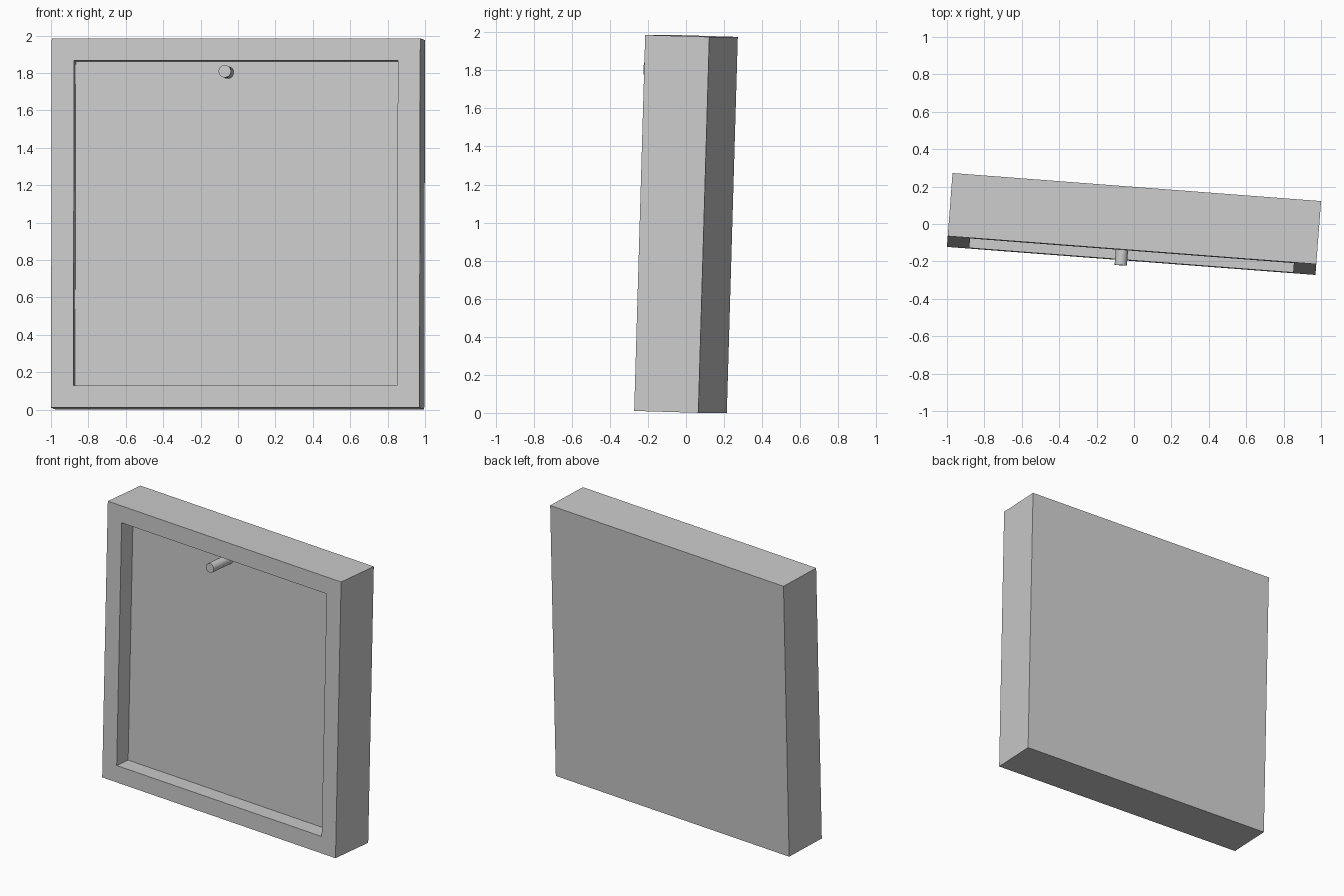
import bpy, bmesh
from math import radians
from mathutils import Matrix, Vector

if "Cube" in bpy.data.objects:
    bpy.data.objects.remove(bpy.data.objects["Cube"], do_unlink=True)

SIDE, DEPTH = 1.976, 0.338       # square panel and its thickness
BORDER, RECESS = 0.12, 0.118     # frame width and pocket depth
PEG_RADIUS, PEG_LENGTH = 0.033, 0.198

# The whole piece is turned slightly and leans back
POSE = (Matrix.Translation((0, 0, 0.993))
        @ Matrix.Rotation(radians(-4.35), 4, "Z")
        @ Matrix.Rotation(radians(-1.68), 4, "X"))

grey = bpy.data.materials.new("light grey")
grey.use_nodes = True
colour = (0.6, 0.6, 0.6, 1)
grey.diffuse_color = colour
grey.node_tree.nodes["Principled BSDF"].inputs["Base Color"].default_value = colour


def add_part(name, bm):
    mesh = bpy.data.meshes.new(name)
    bm.to_mesh(mesh)
    bm.free()
    mesh.materials.append(grey)
    obj = bpy.data.objects.new(name, mesh)
    bpy.context.collection.objects.link(obj)
    obj.matrix_world = POSE
    return obj


# Box frame with a square pocket sunk into the front
bm = bmesh.new()
bmesh.ops.create_cube(bm, size=1, matrix=Matrix.Diagonal((SIDE, DEPTH, SIDE, 1)))
bm.normal_update()
front = [f for f in bm.faces if f.normal.y < -0.9]
bmesh.ops.inset_region(bm, faces=front, thickness=BORDER, use_even_offset=True)
pocket = bmesh.ops.extrude_face_region(bm, geom=front)["geom"]
bmesh.ops.translate(bm, vec=Vector((0, RECESS, 0)),
                    verts=[v for v in pocket if isinstance(v, bmesh.types.BMVert)])
bmesh.ops.delete(bm, geom=[f for f in front if f.is_valid], context="FACES")
bmesh.ops.recalc_face_normals(bm, faces=bm.faces)
add_part("box_frame", bm)

# Round peg standing out of the pocket floor
bm = bmesh.new()
floor_y = -DEPTH / 2 + RECESS
bmesh.ops.create_cone(
    bm, cap_ends=True, segments=32, radius1=PEG_RADIUS, radius2=PEG_RADIUS,
    depth=PEG_LENGTH,
    matrix=Matrix.Translation((-0.054, floor_y - PEG_LENGTH / 2, 0.809))
    @ Matrix.Rotation(radians(90), 4, "X"))
peg = add_part("peg", bm)
bpy.ops.object.select_all(action="DESELECT")
peg.select_set(True)
bpy.context.view_layer.objects.active = peg
bpy.ops.object.shade_smooth_by_angle()
